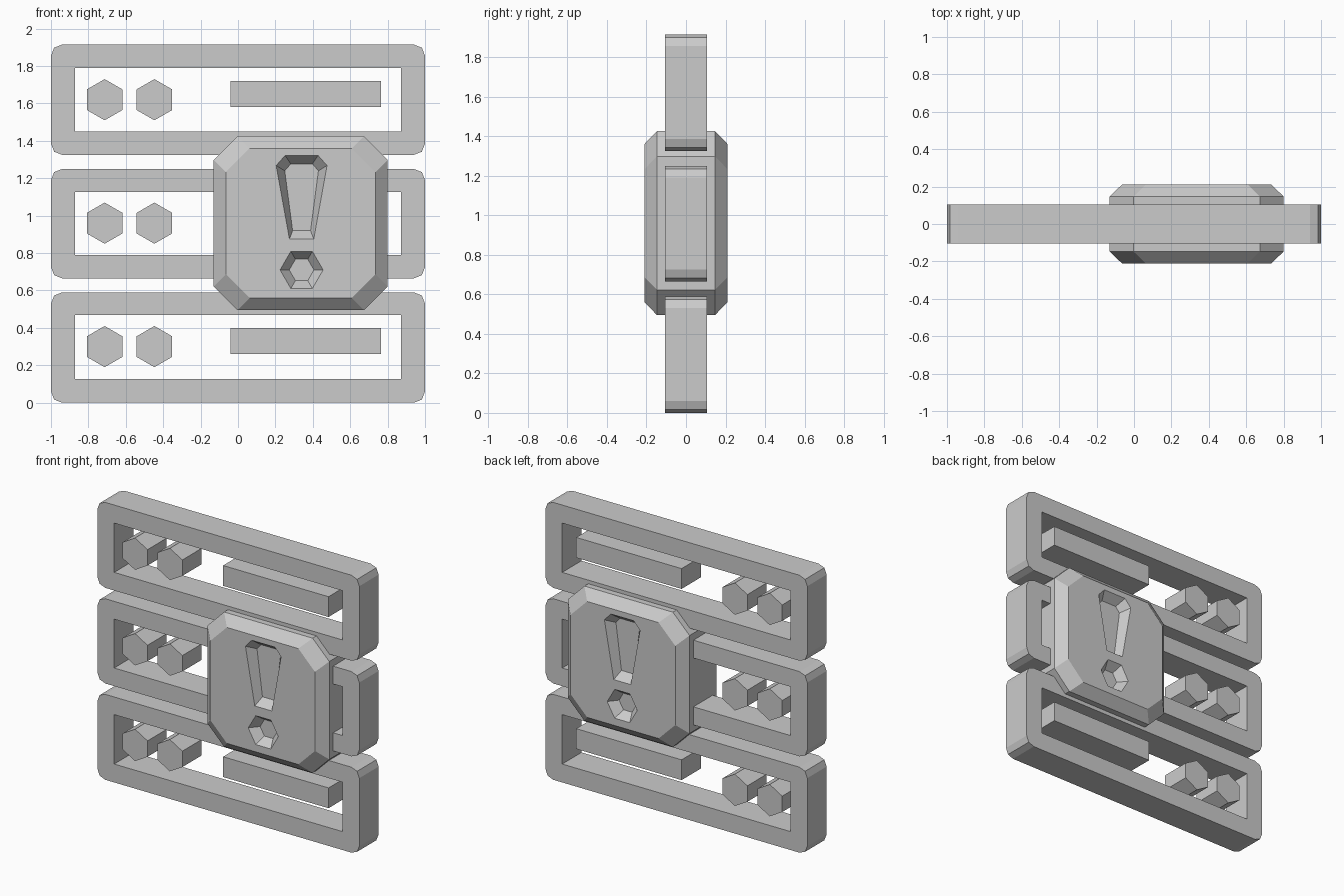
import bpy, bmesh, math

old = bpy.data.objects.get("Cube")
if old:
    bpy.data.objects.remove(old, do_unlink=True)

grey = bpy.data.materials.new("plain grey")
grey.use_nodes = True
colour = (0.6, 0.6, 0.6, 1)
grey.diffuse_color = colour
grey.node_tree.nodes["Principled BSDF"].inputs["Base Color"].default_value = colour


def loft(name, sections):
    """Solid through (y, outline) sections, outlines being (x, z) points."""
    bm = bmesh.new()
    rings = [[bm.verts.new((x, y, z)) for x, z in pts] for y, pts in sections]
    for a, b in zip(rings, rings[1:]):
        n = len(a)
        for i in range(n):
            j = (i + 1) % n
            bm.faces.new((a[i], a[j], b[j], b[i]))
    bm.faces.new(rings[0])
    bm.faces.new(rings[-1])
    bmesh.ops.recalc_face_normals(bm, faces=bm.faces)
    mesh = bpy.data.meshes.new(name)
    bm.to_mesh(mesh)
    bm.free()
    mesh.materials.append(grey)
    ob = bpy.data.objects.new(name, mesh)
    bpy.context.collection.objects.link(ob)
    return ob


def prism(name, pts, half):
    return loft(name, [(-half, pts), (half, pts)])


def carve(ob, cutters):
    """Cut the given solids out of ob, then drop them."""
    for c in cutters:
        mod = ob.modifiers.new("cut", "BOOLEAN")
        mod.operation, mod.solver, mod.object = "DIFFERENCE", "EXACT", c
    bpy.context.view_layer.update()
    result = bpy.data.meshes.new_from_object(
        ob.evaluated_get(bpy.context.evaluated_depsgraph_get()))
    ob.modifiers.clear()
    ob.data = result
    for c in cutters:
        bpy.data.objects.remove(c, do_unlink=True)


def corners(x0, x1, z0, z1, cut):
    """Rectangle whose corners follow the (along x, along z) cut points."""
    pts = []
    for x, z, sx, sz in ((x0, z0, 1, 1), (x1, z0, -1, 1), (x1, z1, -1, -1), (x0, z1, 1, -1)):
        seq = cut if sx * sz > 0 else cut[::-1]
        pts += [(x + sx * dx, z + sz * dz) for dx, dz in seq]
    return pts


def hexagon(cx, cz, r, turn=0):
    return [(cx + r * math.cos(turn + i * math.pi / 3),
             cz + r * math.sin(turn + i * math.pi / 3)) for i in range(6)]


SQUARE = [(0, 0)]
ROUNDED = [(0, 0.06), (0.017, 0.017), (0.06, 0)]
DEPTH = 0.105

# Three stacked units: frame, pair of hexagonal lights, slot bar
units = (("bottom", 0, 0.59, 0.127, 0.468, 0.30),
         ("middle", 0.665, 1.25, 0.79, 1.127, 0.96),
         ("top", 1.325, 1.915, 1.45, 1.79, 1.62))
for label, z0, z1, hole0, hole1, mid in units:
    frame = prism(label + "_frame", corners(-1, 1, z0, z1, ROUNDED), DEPTH)
    hole = prism("hole", corners(-0.872, 0.872, hole0, hole1, SQUARE), 0.3)
    carve(frame, [hole])
    for side, x in (("outer", -0.713), ("inner", -0.447)):
        prism(f"{label}_{side}_light", hexagon(x, mid, 0.11, math.pi / 6), DEPTH)
    if label != "middle":
        bar_z = mid + 0.03
        prism(label + "_slot_bar",
              corners(-0.04, 0.765, bar_z - 0.07, bar_z + 0.07, SQUARE), DEPTH)

# Warning sign: bevelled octagonal block
cx, cz = 0.335, 0.96


def octagon(half, c):
    return corners(cx - half, cx + half, cz - half, cz + half, [(0, c), (c, 0)])


rim, face = octagon(0.465, 0.127), octagon(0.4, 0.127)
sign = loft("warning_sign", [(-0.21, face), (-0.147, rim), (0.147, rim), (0.21, face)])


# Sloped recesses of the exclamation mark, on both faces
def stroke(top, shoulder, foot, z_top, z_shoulder, z_foot):
    right = [(foot, z_foot), (shoulder, z_shoulder), (top, z_top)]
    return ([(0.34 + x, z) for x, z in right] +
            [(0.34 - x, z) for x, z in reversed(right)])


marks = ((stroke(0.088, 0.136, 0.065, 1.322, 1.268, 0.875),
          stroke(0.058, 0.09, 0.048, 1.277, 1.24, 0.92)),
         (hexagon(0.34, 0.71, 0.115), hexagon(0.34, 0.71, 0.066)))
cutters = []
for s in (-1, 1):
    for outer, floor in marks:
        cutters.append(loft("recess", [(s * 0.15, floor), (s * 0.21, outer), (s * 0.26, outer)]))
carve(sign, cutters)
